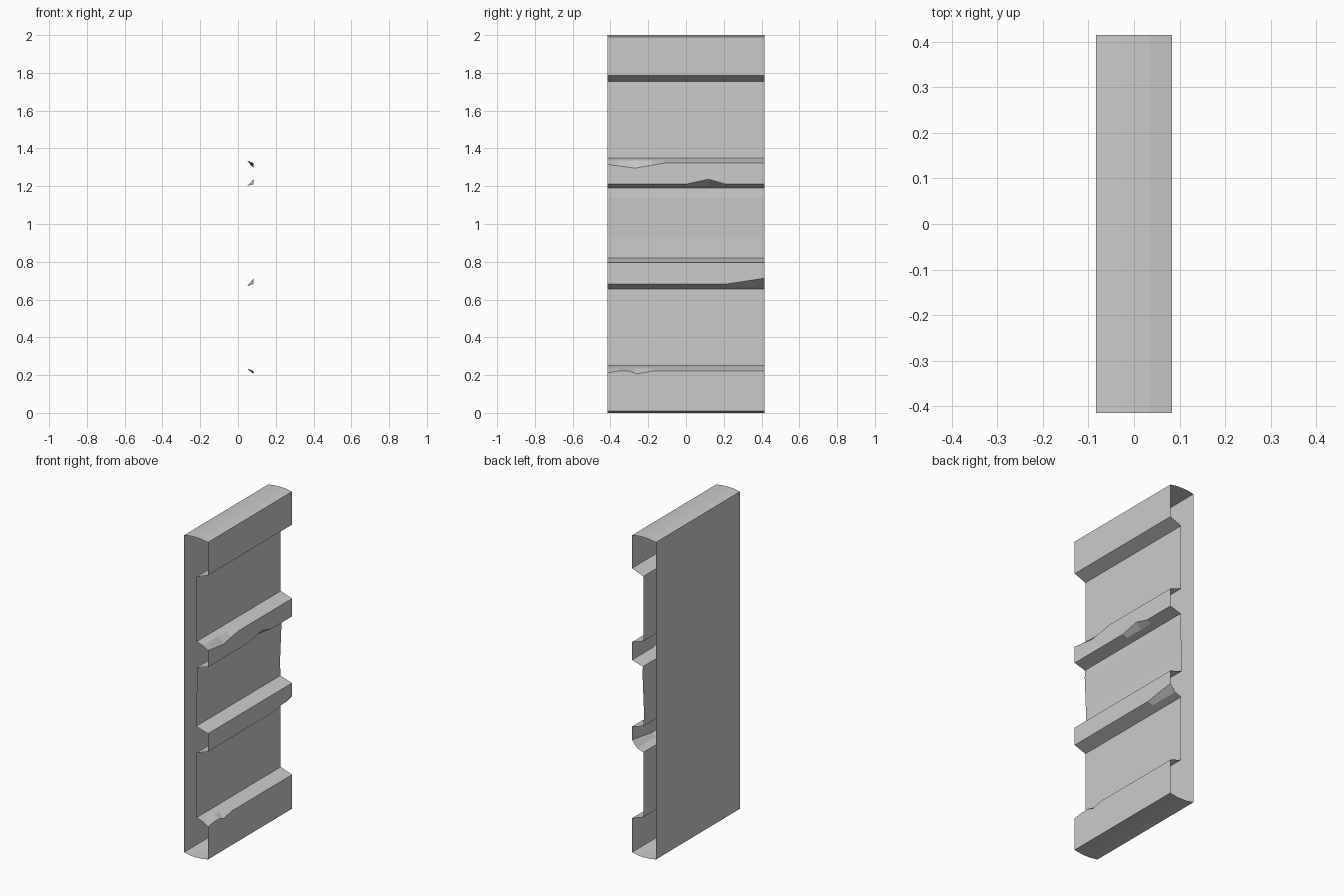
import bpy, bmesh

if "Cube" in bpy.data.objects:
    bpy.data.objects.remove(bpy.data.objects["Cube"])

HX, HY = 0.083, 0.415      # half depth, half width
RX = 0.005                 # depth of the recessed wall
RX2 = 0.01                 # slightly uneven middle wall


def interp(pts, y):
    # piecewise linear chip outline; zero outside its range
    for (y0, d0), (y1, d1) in zip(pts, pts[1:]):
        if y0 <= y <= y1:
            return d0 + (d1 - d0) * (y - y0) / (y1 - y0)
    return 0.0


# Chips along the rail edges: (y, height offset)
chip_upper = [(-HY, -0.008), (-0.27, -0.027), (-0.11, 0)]
chip_under = [(0.0, 0), (0.12, 0.026), (0.21, 0)]
chip_corner = [(0.22, 0), (HY, 0.03)]
chip_base = [(-HY, -0.01), (-0.36, -0.001), (-0.30, 0), (-0.26, -0.016), (-0.18, 0)]


def bevel(z_in, z_out, x_in=RX, chip=None, outward=True):
    # sloped rail side with a middle point so chips only cut the outer lip
    mid = 0.55
    p = [(x_in, z_in, None),
         (x_in + (HX - x_in) * mid, z_in + (z_out - z_in) * mid, None),
         (HX, z_out, chip)]
    return p if outward else p[::-1]


# Cross-section (x, z, chip), from bottom back up the front to the top back
profile = [(-HX, 0.009, None), (-0.035, 0.001, None), (0, 0, None),
           (0.035, 0.001, None), (HX, 0.009, None)]
profile += bevel(0.25, 0.222, chip=chip_base, outward=False)
profile += bevel(0.655, 0.683, chip=chip_corner)
profile += bevel(0.82, 0.795, x_in=0.002, outward=False)
profile += [(0.001, 0.93, None), (RX2, 1.14, None)]
profile += bevel(1.19, 1.211, x_in=0.008, chip=chip_under)
profile += bevel(1.35, 1.323, chip=chip_upper, outward=False)
profile += bevel(1.755, 1.785)
profile += [(HX, 1.991, None), (0.035, 1.999, None), (0, 2, None),
            (-0.035, 1.999, None), (-HX, 1.991, None)]

# Sweep the cross-section across the width, leaving both ends open
ys = sorted({-HY, HY} | {y for c in (chip_upper, chip_under, chip_corner, chip_base)
                         for y, _ in c})
bm = bmesh.new()
rows = [[bm.verts.new((x, y, z + (interp(c, y) if c else 0))) for x, z, c in profile]
        for y in ys]
n = len(profile)
for a, b in zip(rows, rows[1:]):
    for i in range(n):
        j = (i + 1) % n
        bm.faces.new((a[i], a[j], b[j], b[i]))
bm.normal_update()
# Make the flat back look outward
if min(bm.faces, key=lambda f: f.calc_center_median().x).normal.x > 0:
    bmesh.ops.reverse_faces(bm, faces=bm.faces[:])

mesh = bpy.data.meshes.new("railed_panel")
bm.to_mesh(mesh)
bm.free()
panel = bpy.data.objects.new("railed_panel", mesh)
bpy.context.collection.objects.link(panel)
